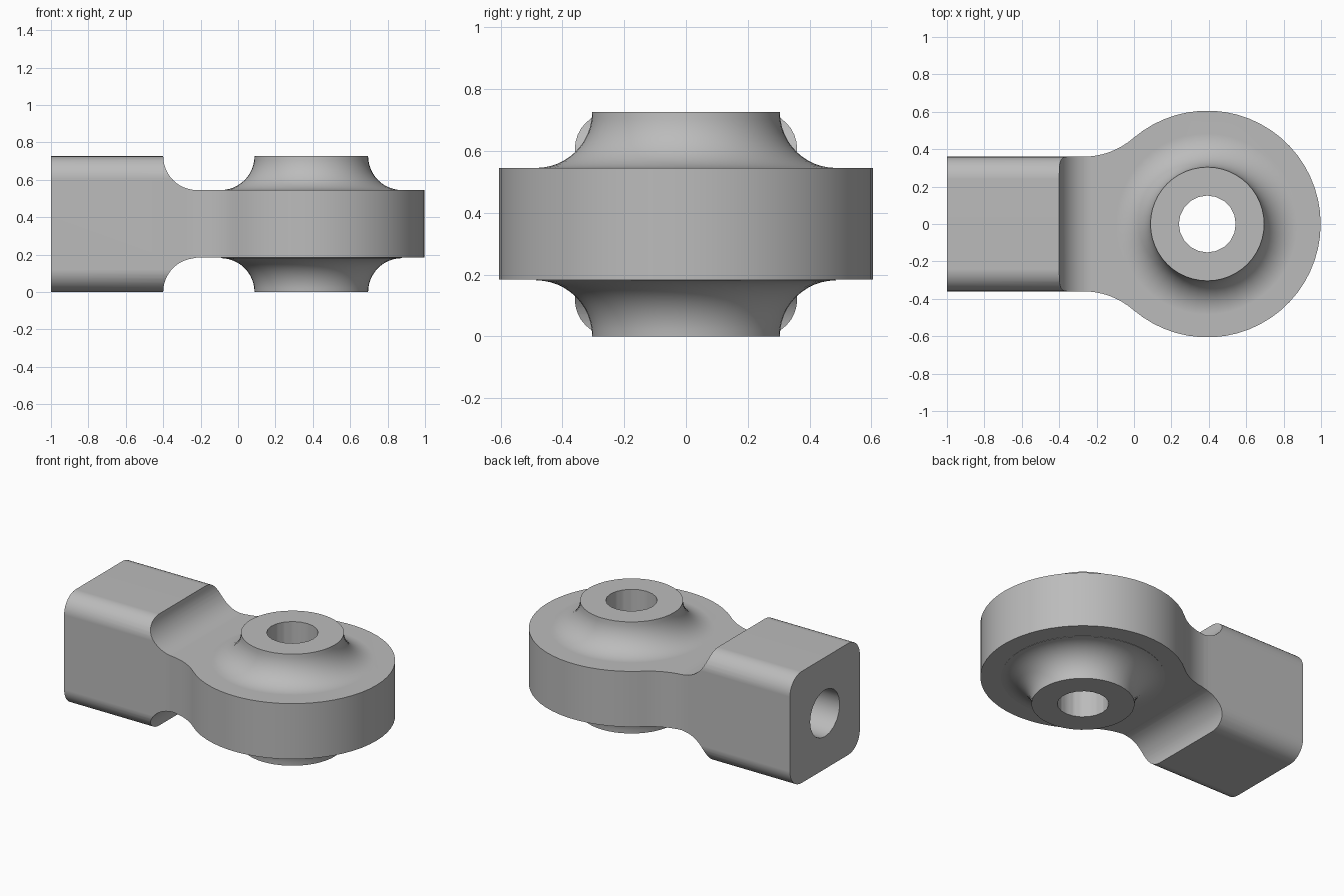
import bpy, bmesh
from math import sin, cos, pi, atan2, hypot, radians
from mathutils import Vector, Matrix

cube = bpy.data.objects.get("Cube")
if cube:
    bpy.data.objects.remove(cube, do_unlink=True)

H = 0.726            # full height
Z0, Z1 = 0.184, 0.545  # eye plate bottom and top
W = 0.36             # shank half width
COVE = H - Z1        # cove radius
EYE_X, EYE_R = 0.392, 0.606
HUB_R, BORE_R = 0.304, 0.152
ROUND = 0.12         # shank edge radius

steel = bpy.data.materials.new("grey steel")
steel.use_nodes = True
GREY = (0.5, 0.5, 0.5, 1)
steel.diffuse_color = GREY
steel.node_tree.nodes["Principled BSDF"].inputs["Base Color"].default_value = GREY


def arc(cx, cy, r, a0, a1, n):
    return [(cx + r * cos(a0 + (a1 - a0) * i / n),
             cy + r * sin(a0 + (a1 - a0) * i / n)) for i in range(n + 1)]


def finish(name, bm):
    bmesh.ops.recalc_face_normals(bm, faces=bm.faces)
    mesh = bpy.data.meshes.new(name)
    bm.to_mesh(mesh)
    bm.free()
    mesh.materials.append(steel)
    obj = bpy.data.objects.new(name, mesh)
    bpy.context.collection.objects.link(obj)
    return obj


def prism(name, points, place, start, end):
    """Extrude a flat outline; place(u, v, w) maps it into space."""
    bm = bmesh.new()
    face = bm.faces.new([bm.verts.new(place(u, v, start)) for u, v in points])
    out = bmesh.ops.extrude_face_region(bm, geom=[face])
    moved = [g for g in out["geom"] if isinstance(g, bmesh.types.BMVert)]
    shift = Vector(place(0, 0, end)) - Vector(place(0, 0, start))
    bmesh.ops.translate(bm, vec=shift, verts=moved)
    return finish(name, bm)


def combine(target, other, operation):
    bpy.context.view_layer.objects.active = target
    mod = target.modifiers.new("combine", "BOOLEAN")
    mod.operation, mod.object, mod.solver = operation, other, "EXACT"
    bpy.ops.object.modifier_apply(modifier=mod.name)
    bpy.data.objects.remove(other, do_unlink=True)


along_x = lambda u, v, w: (w, u, v)
along_y = lambda u, v, w: (u, w, v)
along_z = lambda u, v, w: (u, v, w)

# Plan outline: straight shank, fillet into the round eye
neck_x, neck_r = -0.27, 0.406
lean = atan2(-(W + neck_r), EYE_X - neck_x)
upper = [(-1, W)] + arc(neck_x, W + neck_r, neck_r, -pi / 2, lean, 8)
upper += arc(EYE_X, 0, EYE_R, lean + pi, 0, 21)[1:]
plan = upper + [(x, -y) for x, y in reversed(upper[:-1])]
rod_end = prism("rod_end", plan, along_z, -0.1, H + 0.1)

# Side profile: tall shank, coves, thin eye plate
top = [(-1.1, H)] + arc(-0.4 + COVE, H, COVE, pi, 1.5 * pi, 12) + [(1.1, Z1)]
side = top + [(x, H - z if z > Z1 + 0.0001 else Z0) for x, z in reversed(top)]
combine(rod_end, prism("side_profile", side, along_y, -0.8, 0.8), "INTERSECT")

# Rounded long edges of the shank
corner = arc(W - ROUND, H - ROUND, ROUND, 0, pi / 2, 8)
corner += [(W - ROUND, H + 0.1), (W + 0.1, H + 0.1), (W + 0.1, H - ROUND)]
for sy in (1, -1):
    for up in (True, False):
        pts = [(sy * y, z if up else H - z) for y, z in corner]
        combine(rod_end, prism("edge_cutter", pts, along_x, -1.1, -0.28), "DIFFERENCE")

# Flared hub on both faces of the eye
flare = arc(HUB_R + COVE, H, COVE, pi, 1.5 * pi, 12)
half = [(0, H)] + flare + [(HUB_R + COVE - 0.02, Z1 - 0.05)]
rings = half + [(r, H - z) for r, z in reversed(half)]
bm = bmesh.new()
verts = [bm.verts.new((r, 0, z)) for r, z in rings]
edges = [bm.edges.new(pair) for pair in zip(verts, verts[1:])]
bmesh.ops.spin(bm, geom=verts + edges, axis=(0, 0, 1), cent=(0, 0, 0),
               angle=2 * pi, steps=48, use_merge=True)
bmesh.ops.remove_doubles(bm, verts=bm.verts, dist=0.0001)
bmesh.ops.translate(bm, vec=(EYE_X, 0, 0), verts=bm.verts)
combine(rod_end, finish("hub", bm), "UNION")

# Bore through the eye, blind hole in the shank end
bore = arc(EYE_X, 0, BORE_R, 0, 2 * pi, 20)[:-1]
combine(rod_end, prism("bore", bore, along_z, -0.2, H + 0.2), "DIFFERENCE")
socket = arc(0, H / 2, BORE_R, 0, 2 * pi, 20)[:-1]
combine(rod_end, prism("socket", socket, along_x, -1.2, -0.4), "DIFFERENCE")

# Smooth curved faces, keep the flats flat
for obj in bpy.context.selected_objects:
    obj.select_set(False)
rod_end.select_set(True)
bpy.context.view_layer.objects.active = rod_end
bpy.ops.object.shade_smooth_by_angle(angle=radians(30))
weighted = rod_end.modifiers.new("flat normals", "WEIGHTED_NORMAL")
weighted.keep_sharp = True
